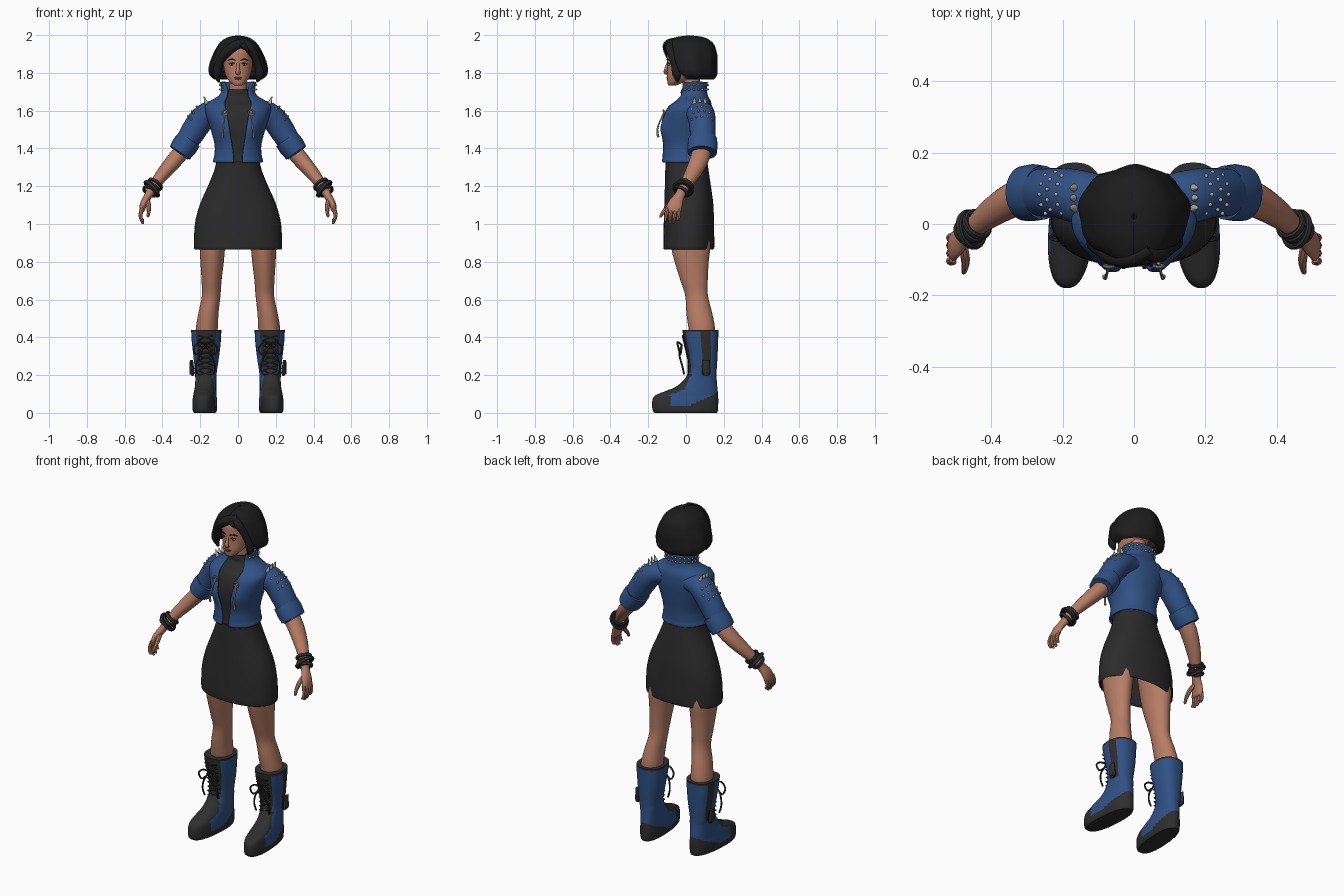
import bpy, bmesh, math
from mathutils import Vector, Matrix

PAL = {"hair_black": (.012, .012, .012), "dark_cloth": (.024, .024, .024), "dark_leather": (.028, .028, .028),
       "denim_blue": (.03, .083, .235), "skin": (.47, .205, .13), "metal": (.42, .40, .36),
       "eye_white": (.6, .55, .5), "lips": (.30, .10, .075), "iris": (.03, .015, .01)}
MAT = {}
for name, col in PAL.items():
    MAT[name] = bpy.data.materials.new(name)
    MAT[name].diffuse_color = (*col, 1)


def spline(rows, k):
    """Catmull-Rom interpolation of rows of numbers, k steps per span."""
    out = []
    for i in range(len(rows) - 1):
        a, b, c, d = rows[max(i - 1, 0)], rows[i], rows[i + 1], rows[min(i + 2, len(rows) - 1)]
        for s in range(k):
            t = s / k
            out.append([q + .5 * t * (r - p + t * (2*p - 5*q + 4*r - w + t * (3*(q - r) + w - p)))
                        for p, q, r, w in zip(a, b, c, d)])
    return out + [list(rows[-1])]


def skin_rings(bm, rings, wrap=True, caps=True, loop=False):
    vs = [[bm.verts.new(p) for p in r] for r in rings]
    n = len(vs[0])
    for i in range(len(vs) if loop else len(vs) - 1):
        a, b = vs[i], vs[(i + 1) % len(vs)]
        for j in range(n if wrap else n - 1):
            k = (j + 1) % n
            bm.faces.new((a[j], a[k], b[k], b[j]))
    if caps and not loop:
        bm.faces.new(vs[0][::-1])
        bm.faces.new(vs[-1])


def power(v, e):
    return math.copysign(abs(v) ** (2 / e), v)


def body(rows, n=36, k=4, e=2.2, caps=True, warp=None):
    """Stack of level rings: cx, cy, z, rx, ry and optionally half of a front gap in degrees."""
    bm = bmesh.new()
    gap = len(rows[0]) == 6
    rings = []
    for row in spline(rows, k):
        cx, cy, z, rx, ry = row[:5]
        g = math.radians(max(row[5], 0)) if gap else 0
        ring = []
        for j in range(n + 1 if gap else n):
            a = -math.pi / 2 + g + (2 * math.pi - 2 * g) * j / n
            p = Vector((cx + max(rx, .002) * power(math.cos(a), e), cy + max(ry, .002) * power(math.sin(a), e), z))
            ring.append(warp(p, a) if warp else p)
        rings.append(ring)
    skin_rings(bm, rings, not gap, caps)
    return bm


def tube(bm, rows, n=12, k=4):
    """Sweep along x, y, z with radii across y and across the other side."""
    pts = spline(rows, k)
    rings = []
    for i, r in enumerate(pts):
        t = (Vector(pts[min(i + 1, len(pts) - 1)][:3]) - Vector(pts[max(i - 1, 0)][:3])).normalized()
        ref = Vector((0, 1, 0)) if abs(t.y) < .9 else Vector((1, 0, 0))
        u = (ref - t * ref.dot(t)).normalized()
        v = t.cross(u)
        rings.append([Vector(r[:3]) + u * max(r[3], .001) * math.cos(2 * math.pi * j / n)
                      + v * max(r[4], .001) * math.sin(2 * math.pi * j / n) for j in range(n)])
    skin_rings(bm, rings)
    return bm


def hoop(bm, c, axis, R, r, h):
    axis = Vector(axis).normalized()
    u = axis.orthogonal().normalized()
    w = axis.cross(u)
    rings = []
    for i in range(24):
        d = u * math.cos(i * math.pi / 12) + w * math.sin(i * math.pi / 12)
        rings.append([Vector(c) + d * (R + r * math.cos(b * math.pi / 4)) + axis * h * math.sin(b * math.pi / 4)
                      for b in range(8)])
    skin_rings(bm, rings, loop=True)


def ball(bm, c, s, seg=12):
    bmesh.ops.create_uvsphere(bm, u_segments=seg, v_segments=seg // 2 + 2, radius=1,
                              matrix=Matrix.Translation(c) @ Matrix.Diagonal((*s, 1)))


def finish(name, bm, mats, mirror=False, thick=0, rule=None, angle=40):
    if not thick:
        bmesh.ops.recalc_face_normals(bm, faces=bm.faces[:])
    bm.normal_update()
    if rule:
        for f in bm.faces:
            f.material_index = rule(f.calc_center_median(), f.normal)
    me = bpy.data.meshes.new(name)
    bm.to_mesh(me)
    bm.free()
    for m in mats.split():
        me.materials.append(MAT[m])
    ob = bpy.data.objects.new(name, me)
    bpy.context.collection.objects.link(ob)
    bpy.ops.object.select_all(action='DESELECT')
    ob.select_set(True)
    bpy.context.view_layer.objects.active = ob
    bpy.ops.object.shade_smooth_by_angle(angle=math.radians(angle))
    if thick:
        s = ob.modifiers.new("thickness", 'SOLIDIFY')
        s.thickness, s.offset = thick, -1
    if mirror:
        ob.modifiers.new("mirror", 'MIRROR').use_clip = False


# Legs
finish("leg", body([(.168, .085, .38, .055, .062), (.165, .083, .45, .058, .07), (.156, .07, .53, .053, .068),
                    (.142, .056, .62, .049, .06), (.14, .043, .70, .053, .072), (.137, .03, .80, .062, .09),
                    (.135, .025, .88, .068, .103), (.122, .02, 1.0, .08, .1)], e=2), "skin", True)


# Boots: blue shaft with dark sole, toe, tongue, rim and outer strip
def boot_rule(c, n):
    heel = .04 + max(0, c.y - .03) * .5
    strip = n.x > .8 and .085 < c.y < .13 and c.z > .2
    top = c.z < .2 and n.z > .33
    return int(c.z < heel or c.z > .425 or c.y < -.085 or n.y < -.72 or top or strip)


finish("boot", body([(.17, 0, 0, .055, .165), (.17, -.004, .015, .062, .173), (.17, -.004, .06, .063, .175),
                     (.17, .002, .09, .06, .168), (.17, .029, .115, .058, .139), (.17, .053, .135, .056, .113),
                     (.17, .074, .17, .055, .089), (.17, .087, .22, .058, .075), (.168, .087, .30, .068, .08),
                     (.168, .08, .38, .077, .09), (.168, .076, .44, .08, .096)], n=48, e=2.4,
                    warp=lambda p, a: p + Vector(((.08 - p.y) * .07 if p.z < .2 else (.08 - p.y) * .02, 0, 0))),
       "denim_blue dark_leather", True, rule=boot_rule)
bm = bmesh.new()
lace = [(.172 + .038 * (-1) ** i, .012 - .03 * max(0, i - 3) / 5, .2 + .026 * i, .004, .004) for i in range(9)]
tube(bm, lace, 6, 3)
tube(bm, [(.344 - x, y, z, r, s) for x, y, z, r, s in lace], 6, 3)
for s in (-1, 1):
    def bow(*pts):
        tube(bm, [(.172 + s * x, y, z, .005, .005) for x, y, z in pts], 6, 4)
    bow((0, -.022, .36), (.03, -.045, .375), (.062, -.04, .345), (.05, -.03, .31), (.02, -.025, .335), (0, -.022, .36))
    bow((0, -.022, .36), (.03, -.035, .31), (.05, -.02, .25), (.043, -.01, .205))
finish("boot_laces", bm, "dark_leather", True)
bm = bmesh.new()
tube(bm, [(.247, .107, .2, .018, .006), (.243, .107, .21, .022, .015), (.247, .107, .28, .02, .008)], 8, 2)
finish("boot_buckle_strap", bm, "dark_leather", True)

# Skirt
finish("skirt", body([(0, .015, .865, .228, .13), (0, .015, .885, .233, .135), (0, .015, 1.0, .228, .133),
                      (0, .015, 1.1, .203, .13), (0, .01, 1.2, .16, .122), (0, .005, 1.28, .127, .115),
                      (0, .002, 1.34, .113, .11)], caps=False, n=48), "dark_cloth", thick=.01)


# Shirt and open jacket share one torso shape
def bust(p, a):
    if p.y < 0:
        p.y -= .02 * math.exp(-((abs(p.x) - .075) / .04) ** 2 - ((p.z - 1.5) / .055) ** 2)
    return p


torso = [(0, -.004, 1.325, .13, .12, 9), (0, -.005, 1.335, .133, .123, 9), (0, -.005, 1.36, .126, .12, 9),
         (0, -.003, 1.42, .124, .121, 13), (0, .002, 1.50, .145, .128, 15), (0, .008, 1.57, .167, .13, 17),
         (0, .018, 1.62, .175, .119, 20), (0, .033, 1.65, .15, .098, 25), (0, .038, 1.675, .108, .08, 32),
         (0, .038, 1.70, .09, .074, 38), (0, .038, 1.725, .092, .074, 42), (0, .04, 1.75, .098, .076, 52)]
finish("jacket_body", body(torso, n=56, e=2.25, caps=False, warp=bust), "denim_blue", thick=.013)
shirt = [(x, y, z, rx - .016, ry - .014) for x, y, z, rx, ry, g in torso[:9]]
finish("shirt", body([(0, .002, 1.29, .11, .105)] + shirt + [(0, .03, 1.70, .06, .058), (0, .03, 1.715, .054, .052)],
                     e=2.25, warp=bust), "dark_cloth")

# Sleeves with rolled cuffs
finish("sleeve", tube(bmesh.new(), [(.09, .06, 1.60, .075, .055), (.15, .075, 1.588, .075, .062),
                                    (.195, .085, 1.55, .072, .067), (.24, .088, 1.485, .068, .066),
                                    (.28, .088, 1.42, .066, .058)], 28, 5), "denim_blue", True)
finish("cuff", tube(bmesh.new(), [(.258, .088, 1.448, .065, .057), (.256, .088, 1.45, .076, .066),
                                  (.282, .088, 1.415, .080, .069), (.308, .086, 1.377, .077, .063),
                                  (.311, .086, 1.373, .068, .056), (.295, .086, 1.395, .055, .045)], 28, 1),
       "denim_blue", True)

# Forearms and hands
bm = bmesh.new()
tube(bm, [(.26, .09, 1.43, .05, .046), (.33, .072, 1.345, .05, .043), (.395, .035, 1.268, .042, .036),
          (.45, -.01, 1.195, .029, .026), (.475, -.034, 1.15, .027, .021), (.498, -.055, 1.11, .038, .019),
          (.508, -.066, 1.075, .04, .015), (.51, -.068, 1.062, .03, .01)], 20, 4)
for i in range(4):
    y = -.099 + .022 * i
    tip = (1.012, 1.0, 1.002, 1.02)[i]
    tube(bm, [(.507, y, 1.085, .010, .011), (.516, y - .005, 1.05, .0105, .011),
              (.512, y - .008, 1.025, .009, .009), (.503, y - .008, tip + .003, .007, .007),
              (.502, y - .008, tip, .002, .002)], 8, 3)
tube(bm, [(.482, -.05, 1.13, .014, .014), (.473, -.092, 1.095, .013, .013), (.473, -.12, 1.063, .010, .010),
          (.477, -.135, 1.04, .007, .007), (.478, -.136, 1.037, .002, .002)], 8, 3)
finish("forearm_and_hand", bm, "skin", True)
bm = bmesh.new()
for t, R, tilt in ((-.02, .039, 0), (.004, .037, .25), (.03, .036, -.2), (.012, .05, .7)):
    c = Vector((.45, -.01, 1.195)) + Vector((.52, -.46, -.72)) * t
    hoop(bm, c, (.52 + tilt * .4, -.46 + tilt * .3, -.72), R, .008, .010)
finish("bracelets", bm, "dark_leather", True)

# Studs, shoulder spikes and zip pulls
bm = bmesh.new()
for i in range(3):
    d = Vector((.35, 0, 1)).normalized()
    m = Matrix.Translation(Vector((.172, .045 + .028 * i, 1.652))) @ d.to_track_quat('Z', 'Y').to_matrix().to_4x4()
    bmesh.ops.create_cone(bm, cap_ends=True, segments=10, radius1=.014, radius2=.002, depth=.05, matrix=m)
for i, (x, z, r) in enumerate(((.17, 1.575, .067), (.195, 1.55, .069), (.215, 1.522, .069))):
    for k in range(-2, 3):
        f = k * .42 + .2 * (i % 2)
        ball(bm, Vector((x + r * .72 * math.cos(f), .083 + (r + .003) * math.sin(f), z + r * .7 * math.cos(f))),
             (.006,) * 3, 8)
for row in range(2):
    for i in range(8):
        a = -.55 + i * .29
        ball(bm, Vector((.094 * power(math.cos(a), 2.25), .039 + .077 * power(math.sin(a), 2.25),
                         1.712 + .024 * row)), (.006,) * 3, 8)
tube(bm, [(.068, -.108, 1.60, .006, .006), (.075, -.135, 1.55, .004, .004), (.08, -.152, 1.50, .005, .005),
          (.082, -.147, 1.46, .007, .007)], 6, 3)
hoop(bm, (.07, -.118, 1.59), (0, 1, .2), .014, .004, .004)
finish("studs_and_zips", bm, "metal", True)

# Head and neck
finish("neck", body([(0, .035, 1.66, .055, .052), (0, .03, 1.72, .046, .046), (0, .025, 1.80, .047, .05)], e=2), "skin")
finish("head", body([(0, -.072, 1.732, .015, .014), (0, -.068, 1.738, .028, .027), (0, -.05, 1.755, .046, .049),
                     (0, -.03, 1.78, .062, .07), (0, -.01, 1.81, .072, .089), (0, 0, 1.845, .077, .1),
                     (0, .005, 1.88, .079, .106), (0, .01, 1.92, .078, .106), (0, .015, 1.95, .055, .08)],
                    e=2.15), "skin")
bm = bmesh.new()
tube(bm, [(0, -.094, 1.858, .006, .007), (0, -.105, 1.825, .008, .009), (0, -.109, 1.805, .010, .013),
          (0, -.100, 1.796, .008, .012)], 10, 3)
finish("nose", bm, "skin")
bm = bmesh.new()
ball(bm, Vector((0, -.097, 1.775)), (.021, .007, .0045))
ball(bm, Vector((0, -.096, 1.768)), (.018, .008, .005))
finish("lips", bm, "lips")
bm = bmesh.new()
ball(bm, Vector((.033, -.090, 1.845)), (.014, .007, .0055))
finish("eye", bm, "eye_white", True)
bm = bmesh.new()
ball(bm, Vector((.033, -.0945, 1.845)), (.0055, .0045, .0055))
finish("iris", bm, "iris", True)
bm = bmesh.new()
tube(bm, [(.014, -.1, 1.866, .003, .003), (.034, -.097, 1.873, .004, .004), (.054, -.082, 1.866, .002, .002)], 6)
tube(bm, [(.018, -.096, 1.849, .002, .002), (.033, -.097, 1.853, .003, .003), (.049, -.087, 1.848, .002, .002)], 6)
finish("brow_and_lashes", bm, "hair_black", True)


# Bobbed hair with swept fringe
def wave(p, a):
    s = 1 + (.018 * math.sin(9 * a) + .012 * math.sin(5 * a + 1)) * min(1, max(0, (1.99 - p.z) / .08))
    return Vector((p.x * s, .02 + (p.y - .02) * s, p.z))


finish("hair", body([(0, .045, 1.765, .125, .098, 68), (0, .04, 1.785, .148, .12, 63), (0, .032, 1.815, .156, .131, 56),
                     (0, .026, 1.85, .15, .138, 50), (0, .022, 1.885, .138, .142, 44), (0, .02, 1.915, .124, .138, 30),
                     (0, .018, 1.945, .108, .132, 6), (0, .018, 1.97, .086, .112, 0), (0, .02, 1.99, .05, .07, 0),
                     (0, .02, 1.998, .006, .008, 0)], n=60, e=2.05, caps=False, warp=wave), "hair_black", thick=.045)
bm = bmesh.new()
tube(bm, [(.045, -.07, 1.965, .02, .02), (-.01, -.098, 1.947, .024, .026), (-.06, -.092, 1.91, .024, .026),
          (-.095, -.066, 1.86, .024, .022), (-.112, -.05, 1.80, .026, .022), (-.1, -.045, 1.75, .006, .006)], 14)
tube(bm, [(.03, -.075, 1.965, .02, .02), (.065, -.085, 1.935, .024, .022), (.09, -.07, 1.89, .024, .02),
          (.107, -.055, 1.84, .024, .02), (.115, -.048, 1.79, .024, .022), (.1, -.045, 1.752, .006, .006)], 14)
finish("hair_fringe", bm, "hair_black")
